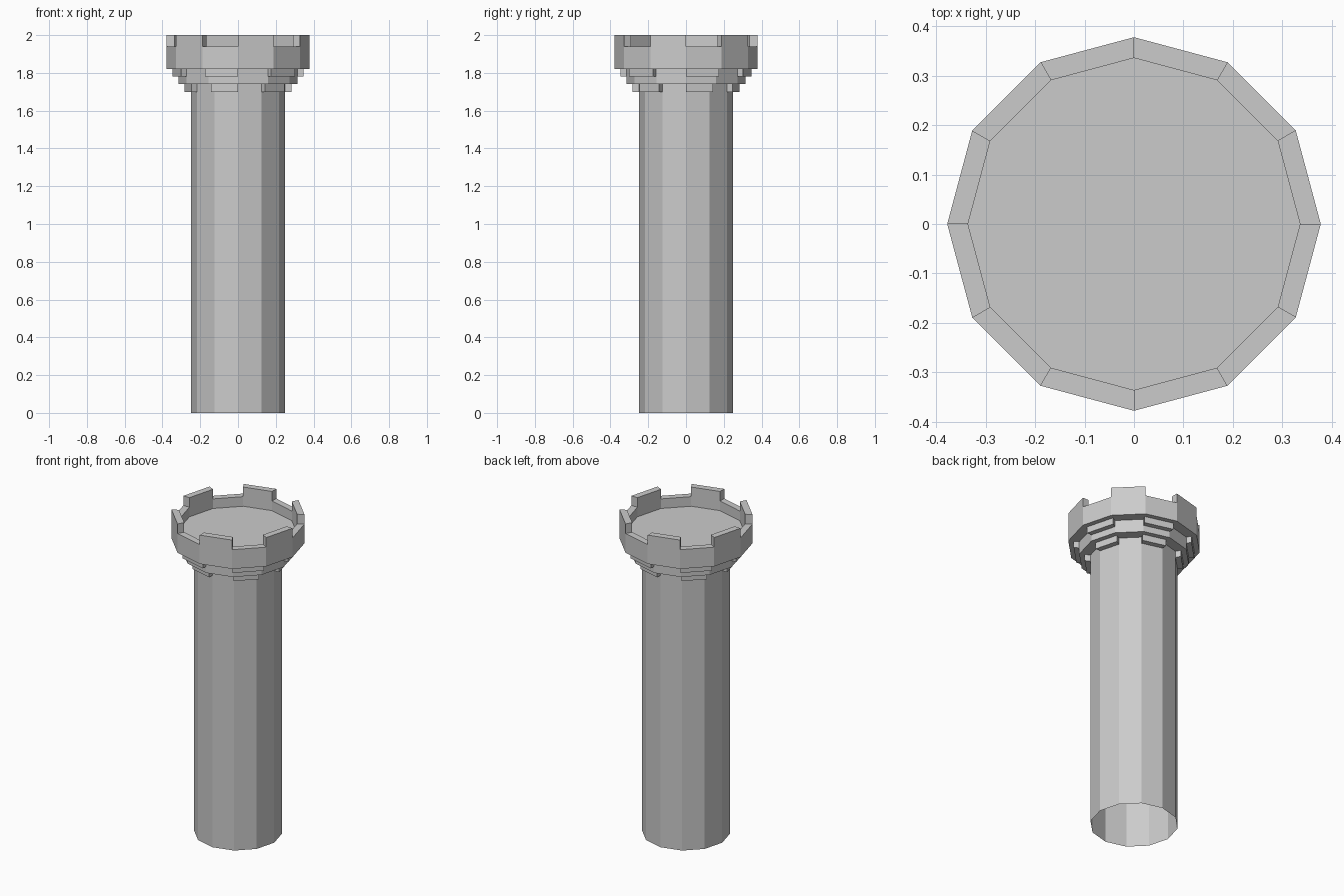
import bpy, bmesh
from math import cos, sin, pi

if "Cube" in bpy.data.objects:
    bpy.data.objects.remove(bpy.data.objects["Cube"])

N = 12
SHAFT, LOW, RING, HIGH, HEAD, INNER = 0.25, 0.284, 0.315, 0.347, 0.378, 0.336


def pt(r, i, z):
    a = 2 * pi * i / N
    return (r * cos(a), r * sin(a), z)


def quad(bm, *pts):
    bm.faces.new([bm.verts.new(p) for p in pts])


def lathe(bm, profile, sides=range(N)):
    # sweep an (r, z) profile across the chosen sides of the 12-gon
    for i in sides:
        for (r0, z0), (r1, z1) in zip(profile, profile[1:]):
            quad(bm, pt(r0, i, z0), pt(r0, i + 1, z0), pt(r1, i + 1, z1), pt(r1, i, z1))


def blocks(bm, r_in, r_out, z0, z1, sides, profile):
    # one-side-wide blocks with radial end caps
    lathe(bm, profile, sides)
    for i in sides:
        quad(bm, pt(r_in, i, z0), pt(r_out, i, z0), pt(r_out, i, z1), pt(r_in, i, z1))
        quad(bm, pt(r_in, i + 1, z0), pt(r_in, i + 1, z1), pt(r_out, i + 1, z1), pt(r_out, i + 1, z0))


def finish(name, bm):
    bmesh.ops.remove_doubles(bm, verts=bm.verts, dist=1e-5)
    me = bpy.data.meshes.new(name)
    bm.to_mesh(me)
    bm.free()
    bpy.context.collection.objects.link(bpy.data.objects.new(name, me))


EVEN, ODD = range(0, N, 2), range(1, N, 2)

# open-bottomed shaft
bm = bmesh.new()
lathe(bm, [(SHAFT, 0), (SHAFT, 1.74)])
finish("tower_shaft", bm)

# stepped corbels: dentils, full ring, dentils
bm = bmesh.new()
blocks(bm, SHAFT, LOW, 1.70, 1.74, EVEN, [(SHAFT, 1.70), (LOW, 1.70), (LOW, 1.74)])
finish("lower_corbels", bm)

bm = bmesh.new()
lathe(bm, [(SHAFT, 1.74), (RING, 1.74), (RING, 1.82)])
finish("corbel_ring", bm)

bm = bmesh.new()
blocks(bm, RING, HIGH, 1.78, 1.82, EVEN, [(RING, 1.78), (HIGH, 1.78), (HIGH, 1.82)])
finish("upper_corbels", bm)

# parapet: wall all round, raised merlons on alternate sides, floor
bm = bmesh.new()
lathe(bm, [(RING, 1.82), (HEAD, 1.82), (HEAD, 1.94)])
lathe(bm, [(INNER, 1.94), (INNER, 1.88)])
lathe(bm, [(HEAD, 1.94), (INNER, 1.94)], EVEN)
blocks(bm, INNER, HEAD, 1.94, 2.0, ODD,
       [(HEAD, 1.94), (HEAD, 2.0), (INNER, 2.0), (INNER, 1.94)])
quad(bm, *[pt(INNER, i, 1.88) for i in range(N)])
finish("battlement", bm)
